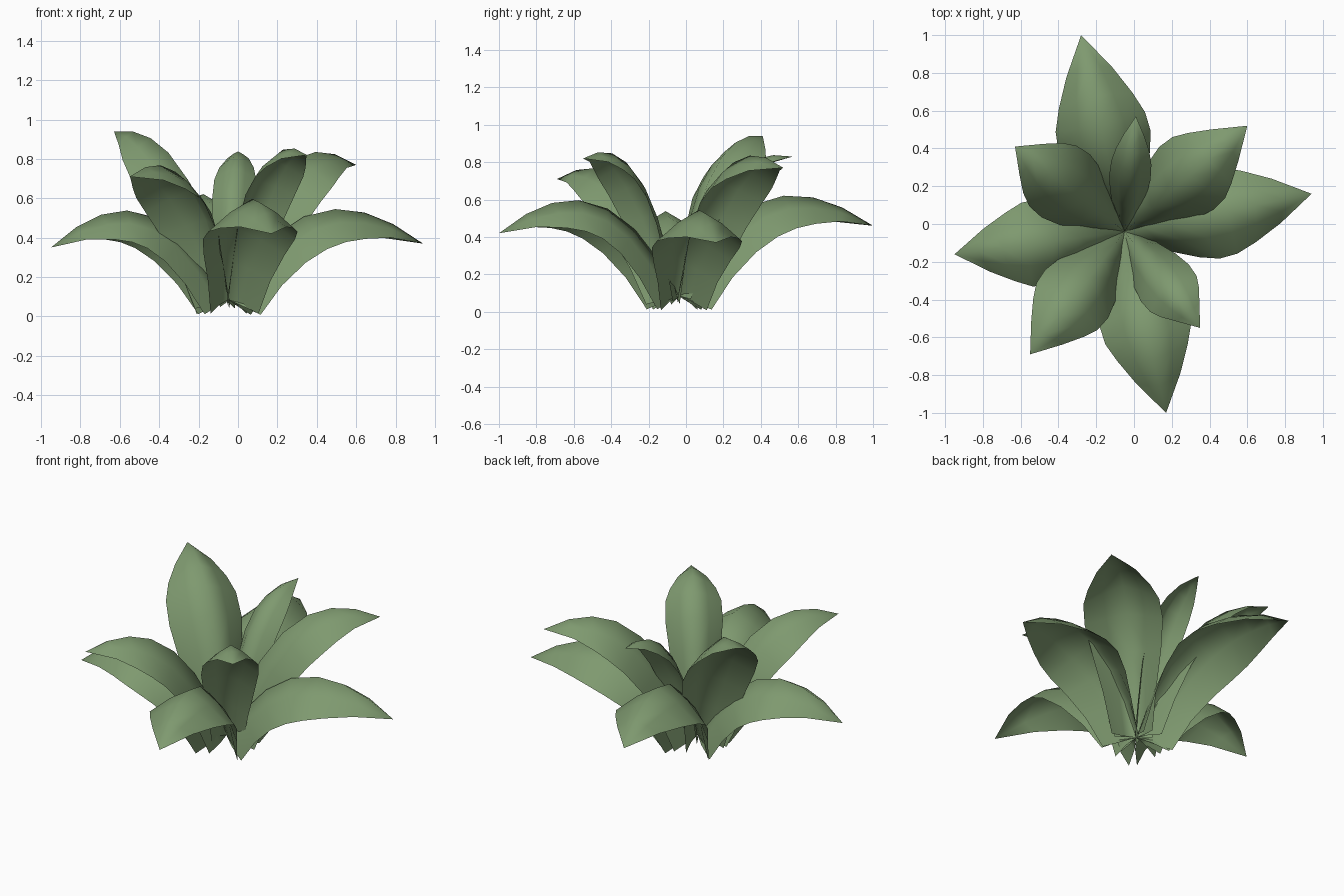
import bpy
from mathutils import Vector

if "Cube" in bpy.data.objects:
    bpy.data.objects.remove(bpy.data.objects["Cube"])

green = bpy.data.materials.new("leaf green")
green.diffuse_color = (0.21, 0.32, 0.16, 1)
green.use_nodes = True
green.node_tree.nodes["Principled BSDF"].inputs["Base Color"].default_value = green.diffuse_color

ROOT = Vector((-0.05, -0.04, 0.085))
# position along the midrib, width fraction, fold depth per half width
ROWS = [(0, .52, 1.3), (.13, .68, 1.05), (.28, .88, .85), (.44, 1, .75),
        (.6, .97, .72), (.74, .8, .72), (.87, .5, .65), (1, 0, 0)]
COLS = [-1, -.5, 0, .5, 1]


def leaf(name, tip, half_width, reach, height):
    """Arched leaf: folded cross-sections swept along a curved midrib."""
    tip = Vector(tip)
    out = Vector((tip.x - ROOT.x, tip.y - ROOT.y, 0)).normalized()
    side = Vector((-out.y, out.x, 0))
    bend = ROOT + out * reach
    bend.z = height
    verts, faces = [], []
    n = len(COLS)
    for t, w, fold in ROWS[:-1]:
        mid = ROOT * (1 - t) ** 2 + bend * 2 * t * (1 - t) + tip * t * t
        tangent = ((bend - ROOT) * (1 - t) + (tip - bend) * t).normalized()
        down = side.cross(tangent).normalized()
        if down.z > 0:
            down = -down
        hw = half_width * w
        for s in COLS:
            verts.append(mid + side * s * hw + down * fold * hw * abs(s) ** 1.3)
    for r in range(len(ROWS) - 2):
        for c in range(n - 1):
            a = r * n + c
            faces.append((a + 1, a, a + n, a + n + 1))
    # close to a single pointed tip
    verts.append(tip)
    last = (len(ROWS) - 2) * n
    for c in range(n - 1):
        faces.append((last + c + 1, last + c, len(verts) - 1))
    mesh = bpy.data.meshes.new(name)
    mesh.from_pydata(verts, [], faces)
    mesh.flip_normals()
    mesh.materials.append(green)
    for p in mesh.polygons:
        p.use_smooth = True
    ob = bpy.data.objects.new(name, mesh)
    bpy.context.collection.objects.link(ob)


# low, drooping outer leaves
leaf("outer_leaf_back", (-.28, 1, .46), .25, .40, .92)
leaf("outer_leaf_right", (.94, .16, .37), .24, .40, .83)
leaf("outer_leaf_front", (.17, -1, .42), .24, .40, .90)
leaf("outer_leaf_left", (-.95, -.16, .35), .23, .40, .83)
# upright inner leaves
leaf("inner_leaf_back_right", (.60, .52, .77), .22, .30, 1.06)
leaf("inner_leaf_front_right", (.35, -.55, .82), .16, .25, 1.02)
leaf("inner_leaf_front_left", (-.55, -.69, .71), .21, .30, .97)
leaf("inner_leaf_back_left", (-.63, .41, .94), .21, .25, 1.0)
leaf("centre_leaf", (.01, .57, .83), .11, .20, .92)
